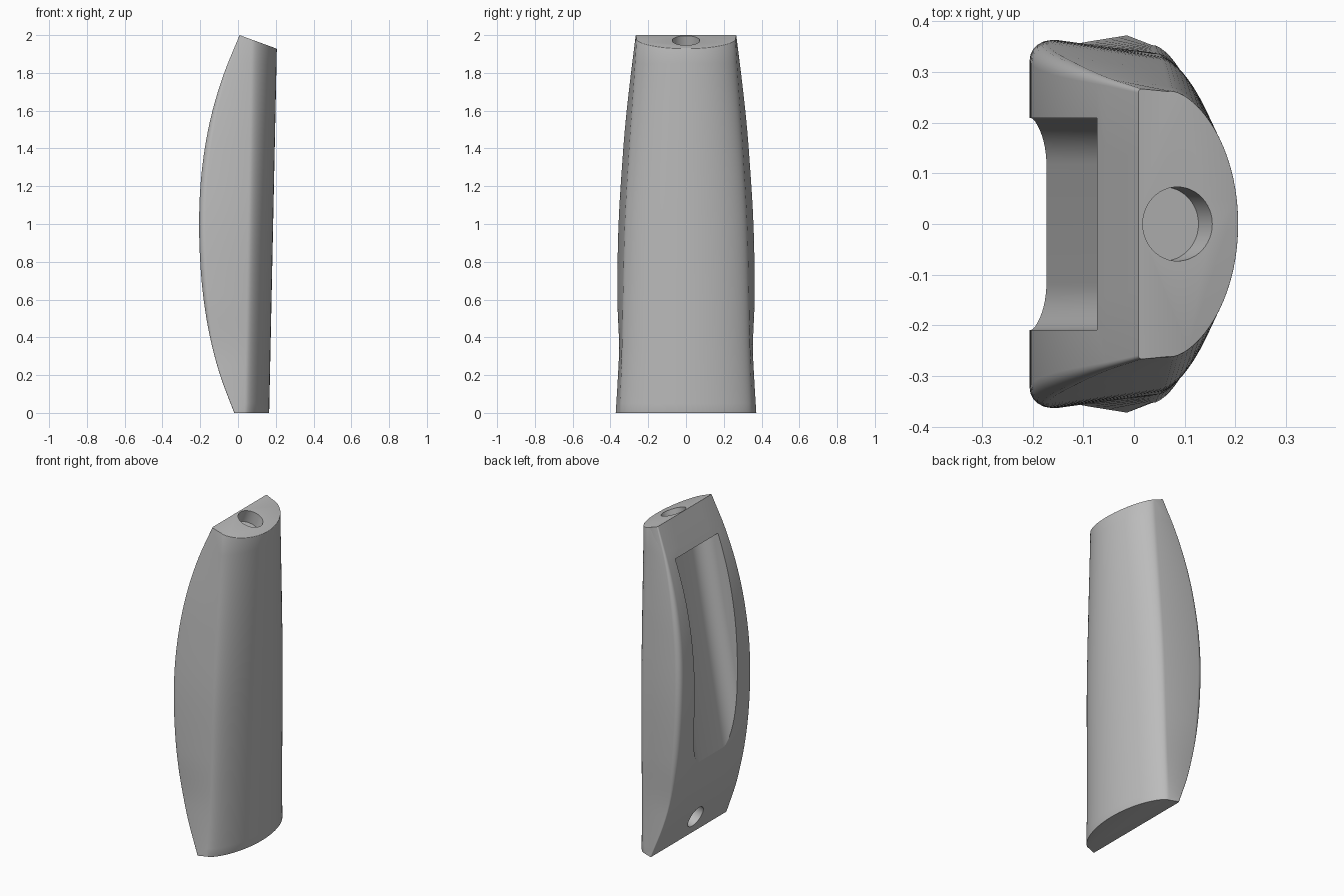
import bpy, bmesh, math
from mathutils import Vector, Matrix

if "Cube" in bpy.data.objects:
    bpy.data.objects.remove(bpy.data.objects["Cube"], do_unlink=True)

grey = bpy.data.materials.new("plain grey")
grey.use_nodes = True
GREY = (0.5, 0.5, 0.5, 1)
grey.diffuse_color = GREY
grey.node_tree.nodes["Principled BSDF"].inputs["Base Color"].default_value = GREY


def curve(points):
    """Smooth function through (z, value) points."""
    def slope(i):
        a, b = points[max(i - 1, 0)], points[min(i + 1, len(points) - 1)]
        return (b[1] - a[1]) / (b[0] - a[0])

    def f(z):
        i = 0
        while i < len(points) - 2 and z > points[i + 1][0]:
            i += 1
        (z0, v0), (z1, v1) = points[i], points[i + 1]
        h = z1 - z0
        t = (z - z0) / h
        return ((2*t**3 - 3*t*t + 1) * v0 + (t**3 - 2*t*t + t) * h * slope(i)
                + (3*t*t - 2*t**3) * v1 + (t**3 - t*t) * h * slope(i + 1))
    return f


def loft(name, rings):
    """Closed solid through matching rings of points."""
    bm = bmesh.new()
    loops = [[bm.verts.new(p) for p in ring] for ring in rings]
    n = len(loops[0])
    for a, b in zip(loops, loops[1:]):
        for i in range(n):
            j = (i + 1) % n
            bm.faces.new((a[i], a[j], b[j], b[i]))
    bm.faces.new(loops[0][::-1])
    bm.faces.new(loops[-1])
    bmesh.ops.recalc_face_normals(bm, faces=bm.faces)
    return finish(name, bm)


def finish(name, bm):
    me = bpy.data.meshes.new(name)
    bm.to_mesh(me)
    bm.free()
    me.materials.append(grey)
    ob = bpy.data.objects.new(name, me)
    bpy.context.collection.objects.link(ob)
    return ob


# Side profile and widths of the grip by height
front_x = curve([(0, -.02), (.2, -.095), (.4, -.148), (.6, -.182), (.8, -.2), (1, -.206),
                 (1.2, -.199), (1.4, -.176), (1.6, -.135), (1.8, -.073), (2, .008), (2.05, .03)])
front_w = curve([(0, .372), (.2, .36), (.35, .354), (.6, .363), (1, .357), (1.4, .332),
                 (1.6, .314), (1.8, .291), (2, .266), (2.05, .26)])
crease_w = curve([(0, .353), (.3, .341), (.6, .335), (1, .325), (1.4, .302), (1.8, .274), (2.05, .258)])
corner_r = curve([(0, .006), (.35, .01), (.6, .03), (1, .035), (1.5, .03), (1.9, .01), (2.05, .006)])


def section(z):
    xf, wf, wc, r = front_x(z), front_w(z), crease_w(z), corner_r(z)
    xc, xb = .035 + .0175 * z, .165 + .021 * z
    half = [(xf, wf * .5)]
    for k in range(6):                      # rounded front corner
        a = math.pi / 2 * k / 5
        half.append((xf + r * (1 - math.cos(a)), wf - r + r * math.sin(a)))
    d = xb - xc                             # full back, between an arc and an ellipse
    R = (d * d + wc * wc) / (2 * d)
    for k in range(18):
        a = math.pi / 2 * (1 - k / 18)
        y = wc * math.sin(a)
        arc = xb - R + math.sqrt(R * R - y * y)
        half.append((.35 * arc + .65 * (xc + d * math.cos(a)), y))
    ring = [(xf, 0)] + half + [(xb, 0)] + [(x, -y) for x, y in reversed(half)]
    return [Vector((x, y, z)) for x, y in ring]


heights = [.05 * i for i in range(38)] + [2.03]
grip = loft("grip", [section(z) for z in heights])

# Slanted top, then softened end edges around the back
TOP_N = Vector((.07, 0, .192)).normalized()
TOP_P = Vector((.008, 0, 2))
bm = bmesh.new()
bm.from_mesh(grip.data)
bmesh.ops.bisect_plane(bm, geom=bm.verts[:] + bm.edges[:] + bm.faces[:],
                       plane_co=TOP_P, plane_no=TOP_N, clear_outer=True)
bmesh.ops.holes_fill(bm, edges=[e for e in bm.edges if e.is_boundary], sides=0)
bmesh.ops.recalc_face_normals(bm, faces=bm.faces)


def on_end(v):
    return v.co.z < 1e-4 or abs((v.co - TOP_P).dot(TOP_N)) < 1e-4


rim = [e for e in bm.edges if all(on_end(v) and v.co.x > .03 for v in e.verts)]
bmesh.ops.bevel(bm, geom=rim, offset=.009, segments=3, profile=.5, affect='EDGES', clamp_overlap=True)
bm.to_mesh(grip.data)
bm.free()


# Sloping channel: flat floor, rounded sides, square upper end
def channel_ring(z):
    floor = -.17 + (z - .55) * .18
    r = .092
    half = [(-.6, .209)]
    for k in range(13):
        a = math.pi / 2 * k / 12
        half.append((floor - r + r * math.sin(a), .209 - r + r * math.cos(a)))
    return [Vector((x, y, z)) for x, y in half + [(x, -y) for x, y in reversed(half)]]


channel = loft("channel_cutter", [channel_ring(.3), channel_ring(1.8)])


def hole_cutter(name, centre, normal, radius, depth):
    bm = bmesh.new()
    n = normal.normalized()
    m = Matrix.Translation(centre + n * (.1 - depth / 2)) @ n.to_track_quat('Z', 'Y').to_matrix().to_4x4()
    bmesh.ops.create_cone(bm, cap_ends=True, segments=48, radius1=radius, radius2=radius,
                          depth=depth + .2, matrix=m)
    return finish(name, bm)


# Blind holes in the top and in the lower front
top_hole = hole_cutter("top_hole_cutter", Vector((.086, 0, 1.972)), TOP_N, .073, .08)
low_slope = (front_x(.17) - front_x(.07)) / .1
low_hole = hole_cutter("low_hole_cutter", Vector((front_x(.12), 0, .12)),
                       Vector((-1, 0, low_slope)), .068, .08)

bpy.ops.object.select_all(action='DESELECT')
bpy.context.view_layer.objects.active = grip
grip.select_set(True)
for cutter in (channel, top_hole, low_hole):
    mod = grip.modifiers.new(cutter.name, 'BOOLEAN')
    mod.operation = 'DIFFERENCE'
    mod.solver = 'EXACT'
    mod.object = cutter
    bpy.ops.object.modifier_apply(modifier=mod.name)
    bpy.data.objects.remove(cutter, do_unlink=True)

bpy.ops.object.shade_smooth_by_angle(angle=math.radians(38))

# Keep the shallow lower lip of the channel crisp
bm = bmesh.new()
bm.from_mesh(grip.data)
for e in bm.edges:
    mid = (e.verts[0].co + e.verts[1].co) / 2
    if abs(mid.y) < .213 and .4 < mid.z < 1 and mid.x < 0 and e.calc_face_angle(0) > math.radians(11):
        e.smooth = False
bm.to_mesh(grip.data)
bm.free()
